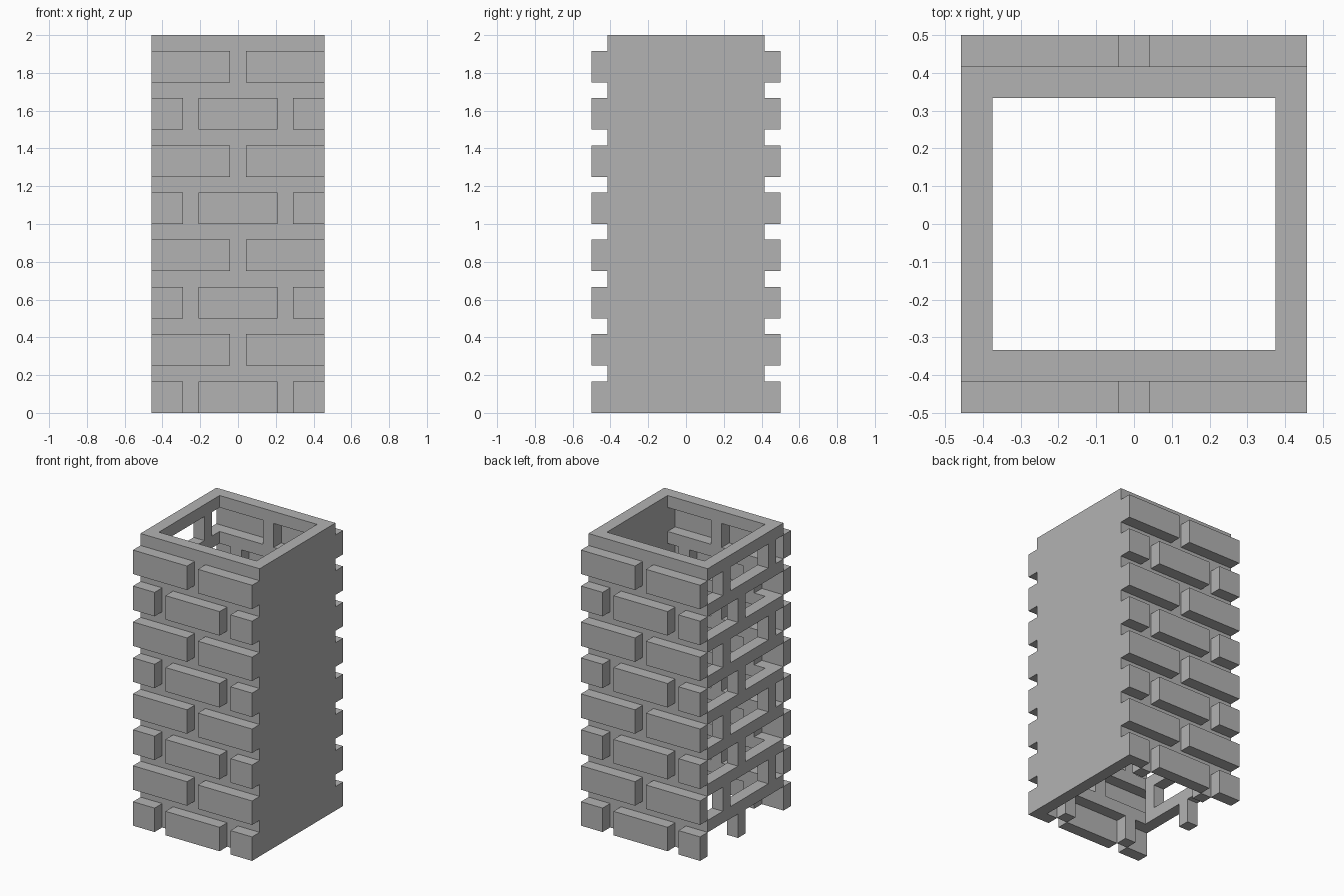
import bpy
import bmesh
from mathutils import Vector

U = 1 / 12          # one module: mortar width and wall thickness
ROWS = 8            # brick courses
PITCH = 3           # course height, brick plus mortar
BRICK_H = 2

cube = bpy.data.objects.get("Cube")
if cube:
    bpy.data.objects.remove(cube, do_unlink=True)

stone = bpy.data.materials.new("stone_grey")
stone.use_nodes = True
GREY = (0.45, 0.45, 0.45, 1)
stone.diffuse_color = GREY
stone.node_tree.nodes["Principled BSDF"].inputs["Base Color"].default_value = GREY


def add_box(bm, x, y, z, open_sides=()):
    """Box from (min, max) ranges in modules, leaving out faces that point to open_sides."""
    verts = bmesh.ops.create_cube(bm, size=1)["verts"]
    for v in verts:
        v.co = Vector([(r[0] + r[1]) / 2 + c * (r[1] - r[0])
                       for r, c in zip((x, y, z), v.co)]) * U
    faces = {f for v in verts for f in v.link_faces}
    for f in faces:
        f.normal_update()
    hidden = [f for f in faces if any(f.normal.dot(Vector(d)) > 0.9 for d in open_sides)]
    bmesh.ops.delete(bm, geom=hidden, context="FACES")


def finish(bm, name):
    mesh = bpy.data.meshes.new(name)
    bm.to_mesh(mesh)
    bm.free()
    mesh.materials.append(stone)
    obj = bpy.data.objects.new(name, mesh)
    bpy.context.collection.objects.link(obj)
    return obj


UP, DOWN, LEFT = (0, 0, 1), (0, 0, -1), (1, 0, 0)

# Solid wall on the left side
bm = bmesh.new()
add_box(bm, (4.5, 5.5), (-5, 5), (0, ROWS * PITCH))
finish(bm, "solid_side_wall")

# Horizontal mortar bands: U-shaped outline extruded upward, open against the solid wall
outline = [(4.5, -5), (-5.5, -5), (-5.5, 5), (4.5, 5),
           (4.5, 4), (-4.5, 4), (-4.5, -4), (4.5, -4)]
bm = bmesh.new()
for row in range(ROWS):
    z = row * PITCH + BRICK_H
    base = bm.faces.new([bm.verts.new((x * U, y * U, z * U)) for x, y in outline])
    extruded = bmesh.ops.extrude_face_region(bm, geom=[base], use_keep_orig=True)["geom"]
    top = [g for g in extruded if isinstance(g, bmesh.types.BMVert)]
    bmesh.ops.translate(bm, verts=top, vec=(0, 0, U))
bmesh.ops.recalc_face_normals(bm, faces=bm.faces)
ends = [f for f in bm.faces if f.normal.x > 0.9 and f.calc_center_median().x > 4 * U]
bmesh.ops.delete(bm, geom=ends, context="FACES")
finish(bm, "mortar_bands")

# Upright mortar posts and raised bricks, alternating by course
posts = bmesh.new()
bricks = bmesh.new()
for row in range(ROWS):
    odd = row % 2
    z = (row * PITCH, row * PITCH + BRICK_H)
    caps = (UP, DOWN) if row else (UP,)
    front_posts = [-0.5] if odd else [-3.5, 2.5]
    side_posts = [-4, 2] if odd else [0]
    runs = [(-5.5, -0.5), (0.5, 5.5)] if odd else [(-5.5, -3.5), (-2.5, 2.5), (3.5, 5.5)]
    for wall, face in (((-5, -4), (-6, -5)), ((4, 5), (5, 6))):
        for x in front_posts:
            add_box(posts, (x, x + 1), wall, z, caps)
        for run in runs:
            add_box(bricks, run, face, z)
    for y in side_posts:
        add_box(posts, (-5.5, -4.5), (y, y + 1), z, caps)
finish(posts, "mortar_posts")
finish(bricks, "raised_bricks")
